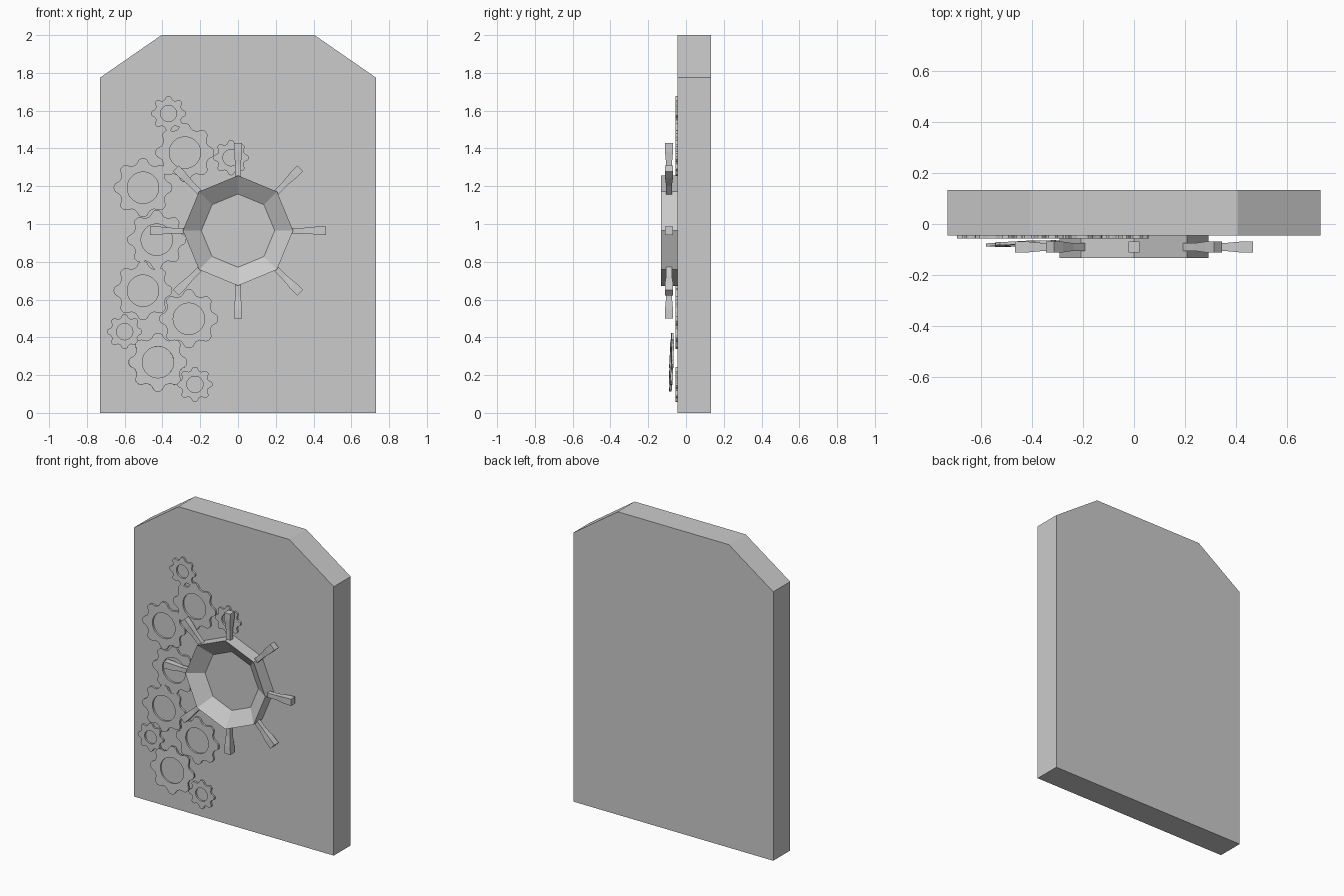
import bpy, bmesh
from math import sin, cos, pi, radians
from mathutils import Matrix, Vector

if "Cube" in bpy.data.objects:
    bpy.data.objects.remove(bpy.data.objects["Cube"])

FRONT = -0.044          # front face of the slab
WHEEL_Z = 0.965


def make(name, bm):
    bmesh.ops.recalc_face_normals(bm, faces=bm.faces)
    me = bpy.data.meshes.new(name)
    bm.to_mesh(me)
    bm.free()
    ob = bpy.data.objects.new(name, me)
    bpy.context.collection.objects.link(ob)
    return ob


def bridge(bm, a, b):
    n = len(a)
    for i in range(n):
        j = (i + 1) % n
        bm.faces.new((a[i], a[j], b[j], b[i]))


def ring(bm, points, y):
    return [bm.verts.new((x, y, z)) for x, z in points]


def circle(r, n):
    return [(r * sin(2 * pi * i / n), r * cos(2 * pi * i / n)) for i in range(n)]


# door slab with clipped top corners
bm = bmesh.new()
outline = [(-0.73, 0), (0.73, 0), (0.73, 1.775), (0.405, 2), (-0.405, 2), (-0.73, 1.775)]
a, b = ring(bm, outline, FRONT), ring(bm, outline, 0.1325)
bridge(bm, a, b)
bm.faces.new(a)
bm.faces.new(b)
make("door_slab", bm)

# octagonal hub with a sloping dish
bm = bmesh.new()
rings = [ring(bm, circle(r, 8), y) for r, y in
         [(0.292, FRONT), (0.292, -0.1325), (0.194, -0.065)]]
for a, b in zip(rings, rings[1:]):
    bridge(bm, a, b)
bm.faces.new(rings[0])
bm.faces.new(rings[-1])
make("wheel_hub", bm).location.z = WHEEL_Z

# eight flared square handles
for k in range(8):
    bm = bmesh.new()
    rings = []
    for r, h in [(0.265, 0.015), (0.35, 0.015), (0.415, 0.021), (0.465, 0.022)]:
        rings.append([bm.verts.new((sx * h, sy * h, r))
                      for sx, sy in [(-1, -1), (1, -1), (1, 1), (-1, 1)]])
    for a, b in zip(rings, rings[1:]):
        bridge(bm, a, b)
    bm.faces.new(rings[0])
    bm.faces.new(rings[-1])
    ob = make(f"wheel_handle_{k + 1}", bm)
    ob.location = (0, -0.09, WHEEL_Z)
    ob.rotation_euler.y = k * pi / 4


# thin gear with rounded teeth and a round hole
def gear(name, x, z, large, y=FRONT, tilt=(0, 0)):
    outer, root, hole = (0.155, 0.127, 0.083) if large else (0.093, 0.074, 0.043)
    teeth, n = 8, 80
    rim = []
    for i in range(n):
        t = 2 * pi * i / n
        f = min(1, max(0, 0.5 + 0.75 * cos(teeth * t)))
        r = root + (outer - root) * f
        rim.append((r * sin(t), r * cos(t)))
    bm = bmesh.new()
    loops = [ring(bm, rim, 0), ring(bm, rim, -0.012),
             ring(bm, circle(hole, n), -0.012), ring(bm, circle(hole, n), 0)]
    for i in range(4):
        bridge(bm, loops[i], loops[(i + 1) % 4])
    ob = make(name, bm)
    ob.location = (x, y, z)
    ob.rotation_euler = (radians(tilt[0]), 0, radians(tilt[1]))


LARGE = [(-0.281, 1.378), (-0.503, 1.192), (-0.43, 0.917), (-0.503, 0.647), (-0.26, 0.498)]
SMALL = [(-0.368, 1.585), (-0.037, 1.351), (-0.6, 0.43), (-0.228, 0.151)]
for i, (x, z) in enumerate(LARGE):
    gear(f"large_gear_{i + 1}", x, z, True)
for i, (x, z) in enumerate(SMALL):
    gear(f"small_gear_{i + 1}", x, z, False)
# one gear stands slightly off the door
gear("raised_gear", -0.424, 0.268, True, -0.071, (-2, 2))
